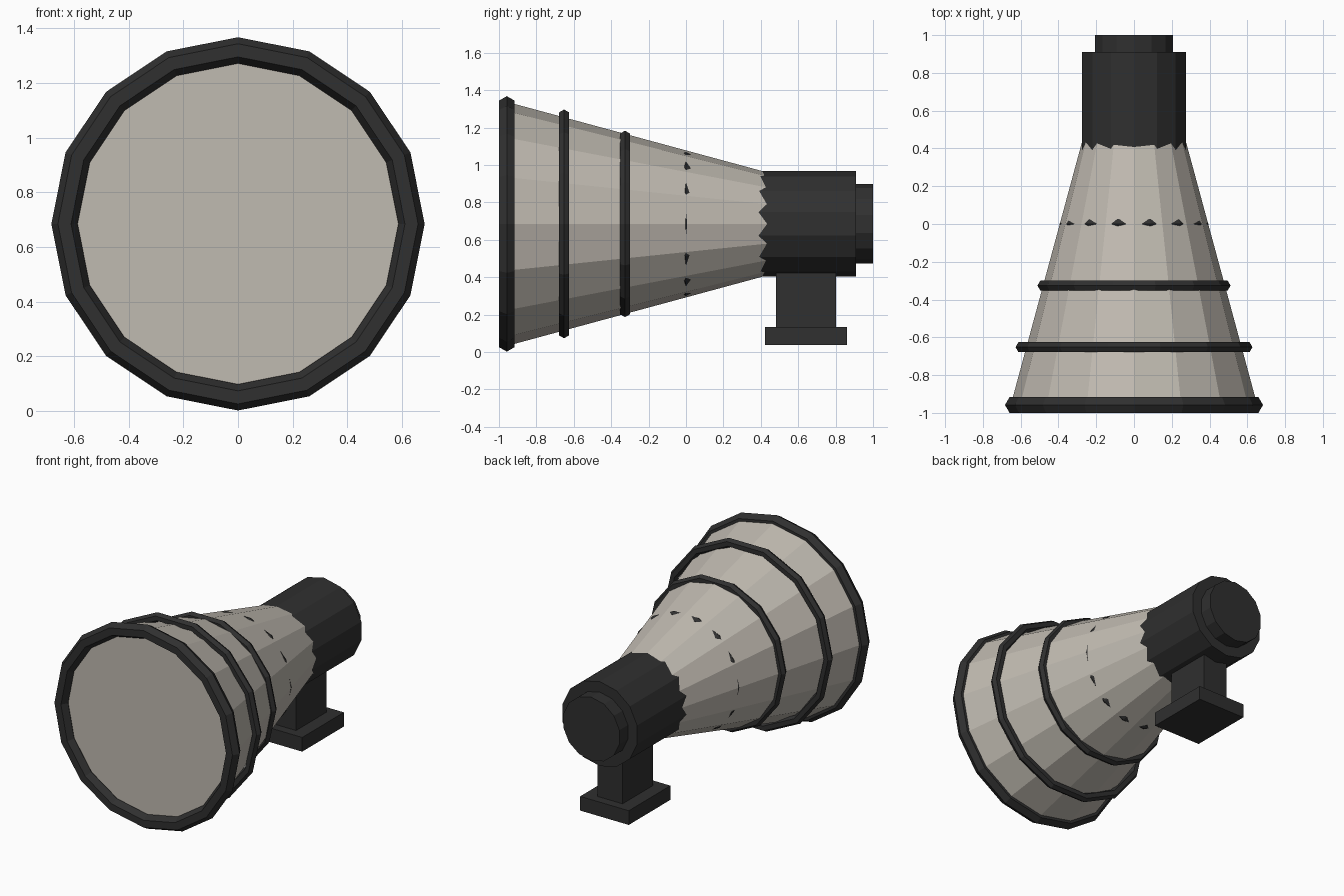
import bpy, bmesh, math

if "Cube" in bpy.data.objects:
    bpy.data.objects.remove(bpy.data.objects["Cube"], do_unlink=True)

AXIS_Z = 0.685  # height of the lamp's long axis


def make_material(name, rgb):
    mat = bpy.data.materials.new(name)
    mat.use_nodes = True
    colour = (*rgb, 1.0)
    mat.diffuse_color = colour
    mat.node_tree.nodes["Principled BSDF"].inputs["Base Color"].default_value = colour
    return mat


dark = make_material("charcoal", (0.029, 0.029, 0.029))
beige = make_material("warm_beige", (0.53, 0.495, 0.44))


def finish(name, bm, mat):
    bmesh.ops.recalc_face_normals(bm, faces=bm.faces)
    mesh = bpy.data.meshes.new(name)
    bm.to_mesh(mesh)
    bm.free()
    mesh.materials.append(mat)
    obj = bpy.data.objects.new(name, mesh)
    bpy.context.collection.objects.link(obj)
    return obj


def lathe(name, profile, sides, mat, start=0.0, closed=False):
    """Turn (radius, y) points around the long axis; open profiles get end caps."""
    bm = bmesh.new()
    loops = []
    for r, y in profile:
        angles = [start + math.tau * i / sides for i in range(sides)]
        loops.append([bm.verts.new((r * math.sin(a), y, AXIS_Z + r * math.cos(a)))
                      for a in angles])
    pairs = list(zip(loops, loops[1:]))
    if closed:
        pairs.append((loops[-1], loops[0]))
    else:
        bm.faces.new(loops[0])
        bm.faces.new(loops[-1])
    for a, b in pairs:
        for i in range(sides):
            j = (i + 1) % sides
            bm.faces.new((a[i], a[j], b[j], b[i]))
    return finish(name, bm, mat)


def ring(name, y, radius, tube, sides):
    """Six-sided band with one corner pointing outward and a vertex on each side."""
    profile = [(radius + tube * math.cos(math.tau * k / 6),
                y + tube * math.sin(math.tau * k / 6)) for k in range(6)]
    return lathe(name, profile, sides, dark, start=math.pi / 2, closed=True)


def box(name, size, centre, mat):
    bm = bmesh.new()
    bmesh.ops.create_cube(bm, size=1.0)
    bmesh.ops.scale(bm, vec=size, verts=bm.verts)
    bmesh.ops.translate(bm, vec=centre, verts=bm.verts)
    return finish(name, bm, mat)


# Tapered shade with its flat front
def shade_radius(y):
    return 0.393 - 0.271 * y


lathe("shade", [(shade_radius(y), y) for y in (-0.95, 0.55)], 16, beige)

# Front rim and the bands along the shade
ring("front_rim", -0.958, 0.635, 0.048, 16)
for i in range(3):
    ring(f"shade_band_{i + 1}", -0.326 * (2 - i), 0.597 - 0.116 * i, 0.03, 14)

# Lamp housing and its rear cap
lathe("housing", [(0.2825, 0.35), (0.2825, 0.91)], 14, dark)
lathe("rear_cap", [(0.2125, 0.85), (0.2125, 1.0)], 14, dark)

# Mounting post and foot
box("mount_post", (0.185, 0.32, 0.37), (0, 0.642, 0.305), dark)
box("mount_foot", (0.36, 0.44, 0.095), (0, 0.642, 0.086), dark)
